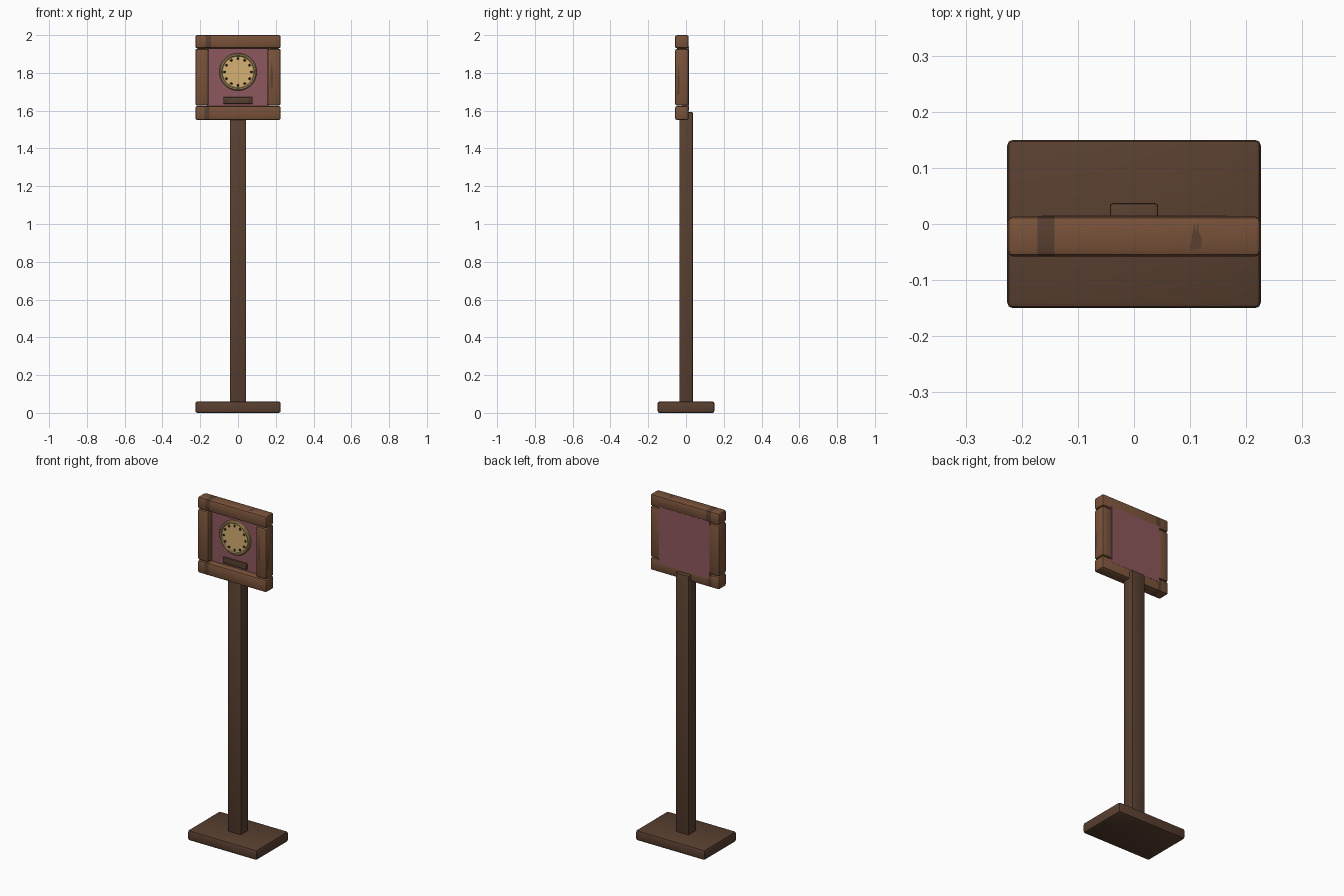
import bpy, bmesh, math
from mathutils import Vector

cube = bpy.data.objects.get("Cube")
if cube:
    bpy.data.objects.remove(cube, do_unlink=True)


def material(name, color):
    m = bpy.data.materials.new(name)
    m.use_nodes = True
    m.diffuse_color = (*color, 1)
    m.node_tree.nodes["Principled BSDF"].inputs["Base Color"].default_value = (*color, 1)
    return m


WOOD = material("warm brown wood", (0.19, 0.085, 0.042))
DARK = material("dark brown wood", (0.10, 0.05, 0.03))
PANEL = material("dusty rose", (0.27, 0.098, 0.11))
GOLD = material("pale gold", (0.66, 0.44, 0.17))
RIM = material("aged gold", (0.42, 0.29, 0.12))
INK = material("near black brown", (0.03, 0.02, 0.012))


def finish(name, bm, mats, smooth=True):
    mesh = bpy.data.meshes.new(name)
    bm.normal_update()
    bm.to_mesh(mesh)
    bm.free()
    obj = bpy.data.objects.new(name, mesh)
    bpy.context.collection.objects.link(obj)
    for m in mats:
        mesh.materials.append(m)
    if smooth:
        bpy.ops.object.select_all(action="DESELECT")
        obj.select_set(True)
        bpy.context.view_layer.objects.active = obj
        bpy.ops.object.shade_smooth_by_angle(angle=math.radians(35))
    return obj


def box(name, x, y, z, mat, bevel=0.0, stains=(), axis=0):
    """Bevelled box from min/max ranges, with darker bands along one axis."""
    bm = bmesh.new()
    bmesh.ops.create_cube(bm, size=1)
    for v in bm.verts:
        v.co = Vector(r[0] if c < 0 else r[1] for c, r in zip(v.co, (x, y, z)))
    if bevel:
        bmesh.ops.bevel(bm, geom=bm.edges[:], offset=bevel, segments=2,
                        profile=0.5, affect="EDGES")
    normal = Vector((axis == 0, axis == 1, axis == 2))
    for band in stains:
        for cut in band:
            bmesh.ops.bisect_plane(bm, geom=bm.verts[:] + bm.edges[:] + bm.faces[:],
                                   plane_co=normal * cut, plane_no=normal)
    for f in bm.faces:
        p = f.calc_center_median()[axis]
        f.material_index = int(any(a < p < b for a, b in stains))
    return finish(name, bm, [mat, DARK])


def disc(name, profile, z, mats, split=0.0, sides=48):
    """Round part facing the front, lathed from (radius, y) points."""
    bm = bmesh.new()
    rings = []
    for r, y in profile:
        rings.append([bm.verts.new((r * math.cos(a), y, z + r * math.sin(a)))
                      for a in (i * math.tau / sides for i in range(sides))])
    for a, b in zip(rings, rings[1:]):
        for i in range(sides):
            j = (i + 1) % sides
            bm.faces.new((a[i], a[j], b[j], b[i]))
    bm.faces.new(rings[-1])
    bmesh.ops.recalc_face_normals(bm, faces=bm.faces[:])
    for f in bm.faces:
        f.material_index = int(len(f.verts) > 4 and split > 0)
    return finish(name, bm, mats)


# Stand
box("base", (-0.226, 0.226), (-0.15, 0.15), (0, 0.06), DARK, 0.01)
box("post", (-0.043, 0.043), (-0.035, 0.037), (0.05, 1.592), DARK, 0.005)

# Frame rails and stiles
DEPTH = (-0.058, 0.014)
box("top_rail", (-0.226, 0.226), DEPTH, (1.93, 2.0), WOOD, 0.011, [(-0.172, -0.142)])
box("bottom_rail", (-0.226, 0.226), DEPTH, (1.55, 1.625), WOOD, 0.011, [(-0.178, -0.152)])
for side, s in (("right", -1), ("left", 1)):
    box(side + "_stile", sorted((s * 0.226, s * 0.155)), DEPTH, (1.627, 1.928), WOOD, 0.011)


def plate(name, outline, place):
    """Thin stain plate, outline points mapped onto a face."""
    bm = bmesh.new()
    bm.faces.new([bm.verts.new(place(u, v)) for u, v in outline])
    return finish(name, bm, [DARK], smooth=False)


# Weathered streaks in the wood
STREAK = [(-0.5, 0), (0.45, 0.05), (0.5, 0.4), (0.25, 0.62), (0.2, 1),
          (0, 0.6), (-0.1, 0.95), (-0.3, 0.5)]
plate("top_streak", STREAK, lambda u, v: (0.11 + u * 0.022, -0.047 + v * 0.052, 2.0005))
plate("stile_front_streak", STREAK, lambda u, v: (0.178 + u * 0.014, -0.0585, 1.72 + v * 0.16))
plate("stile_side_streak", STREAK, lambda u, v: (0.2265, -0.04 + u * 0.014, 1.68 + v * 0.18))

# Panel
box("panel", (-0.165, 0.165), (-0.02, 0.0148), (1.602, 1.94), PANEL)

# Round medallion with a raised rim and ring of studs
MID = 1.805
disc("medallion", [(0.099, -0.018), (0.099, -0.032), (0.094, -0.037), (0.087, -0.037),
                   (0.083, -0.031)], MID, [RIM, GOLD], split=1)
for i in range(12):
    a = i * math.tau / 12
    stud = disc("stud_%02d" % (i + 1), [(0.0065, -0.03), (0.0065, -0.033), (0.004, -0.035)],
                MID, [INK], sides=10)
    stud.location = (0.071 * math.cos(a), 0, 0.071 * math.sin(a))

# Small name plaque with two pins
box("plaque", (-0.078, 0.078), (-0.034, -0.018), (1.636, 1.672), DARK, 0.004)
for side, s in (("right", -1), ("left", 1)):
    pin = disc(side + "_plaque_pin", [(0.005, -0.033), (0.005, -0.036), (0.003, -0.038)],
               1.654, [RIM], sides=10)
    pin.location.x = s * 0.066
